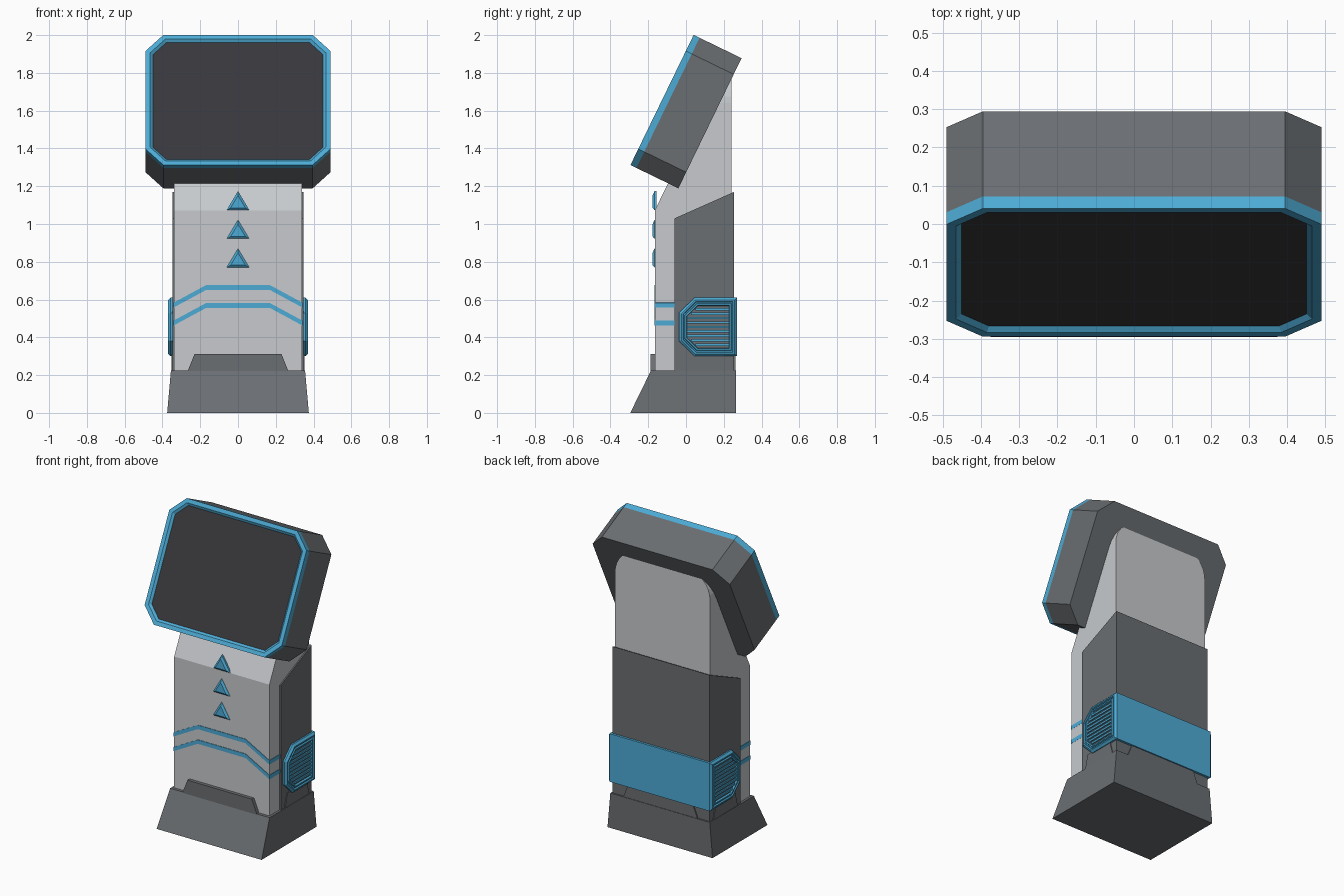
import bpy, bmesh, math
from mathutils import Vector

if "Cube" in bpy.data.objects:
    bpy.data.objects.remove(bpy.data.objects["Cube"])


def material(name, rgb):
    m = bpy.data.materials.new(name)
    m.diffuse_color = (*rgb, 1)
    m.use_nodes = True
    m.node_tree.nodes["Principled BSDF"].inputs["Base Color"].default_value = m.diffuse_color
    return m


LIGHT = material("light grey", (0.57, 0.59, 0.61))
DARK = material("dark grey", (0.145, 0.157, 0.168))
BLUE = material("sky blue", (0.075, 0.41, 0.67))
SCREEN = material("screen black", (0.04, 0.04, 0.046))

# Head frame: tilted back, centred on the head
HEAD_MID = Vector((0, 0, 1.595))
HEAD_UP = Vector((0, 0.437, 0.9)).normalized()
HEAD_OUT = Vector((0, -0.9, 0.437)).normalized()


def along_x(u, v, w):
    return Vector((w, u, v))


def along_y(u, v, w):
    return Vector((u, w, v))


def on_head(u, v, w):
    return HEAD_MID + Vector((u, 0, 0)) + HEAD_UP * v + HEAD_OUT * w


def prism(name, pts, a, b, frame, mats, edit=None):
    """Extrude a 2D outline from depth a to b; edit(bm, start_cap, end_cap) refines it."""
    bm = bmesh.new()
    lo = [bm.verts.new(frame(u, v, a)) for u, v in pts]
    hi = [bm.verts.new(frame(u, v, b)) for u, v in pts]
    cap_a, cap_b = bm.faces.new(lo), bm.faces.new(hi)
    n = len(pts)
    for i in range(n):
        j = (i + 1) % n
        bm.faces.new((lo[i], lo[j], hi[j], hi[i]))
    bmesh.ops.recalc_face_normals(bm, faces=bm.faces[:])
    if edit:
        edit(bm, cap_a, cap_b)
    me = bpy.data.meshes.new(name)
    bm.to_mesh(me)
    bm.free()
    for m in mats:
        me.materials.append(m)
    ob = bpy.data.objects.new(name, me)
    bpy.context.collection.objects.link(ob)
    return ob


def inset(bm, faces, steps):
    for thickness, depth in steps:
        bmesh.ops.inset_individual(bm, faces=faces, thickness=thickness,
                                   depth=depth, use_even_offset=True)


def octagon(w, h, c):
    return [(-w, -h + c), (-w + c, -h), (w - c, -h), (w, -h + c),
            (w, h - c), (w - c, h), (-w + c, h), (-w, h - c)]


# Head housing, blue bezel and recessed screen
outline = octagon(0.49, 0.383, 0.095)
prism("head_housing", outline, -0.141, 0.106, on_head, [DARK])


def bezel_edit(bm, cap_a, cap_b):
    inset(bm, [cap_b], [(0.025, 0), (0.014, -0.012)])
    cap_b.material_index = 1


prism("screen_bezel", outline, 0.106, 0.141, on_head, [BLUE, SCREEN], bezel_edit)


# Column with rounded top corners, sliced off inside the head
def column_edit(bm, cap_a, cap_b):
    cut = bmesh.ops.bisect_plane(bm, geom=bm.verts[:] + bm.edges[:] + bm.faces[:],
                                 plane_co=HEAD_MID - HEAD_OUT * 0.08,
                                 plane_no=HEAD_OUT, clear_outer=False)
    edges = [e for e in cut["geom_cut"] if isinstance(e, bmesh.types.BMEdge)]
    doomed = [v for v in bm.verts
              if (v.co - HEAD_MID).dot(HEAD_OUT) > -0.079 and v.co.z > 1.4]
    bmesh.ops.delete(bm, geom=doomed, context='VERTS')
    bmesh.ops.holes_fill(bm, edges=[e for e in bm.edges if e.is_boundary], sides=0)
    bmesh.ops.recalc_face_normals(bm, faces=bm.faces[:])


arc = [(0.24 + 0.10 * math.cos(t), 1.64 + 0.14 * math.sin(t))
       for t in [math.pi / 2 * i / 6 for i in range(7)]]
column_outline = [(-0.34, 0.1), (0.34, 0.1)] + arc + [(-x, z) for x, z in reversed(arc)]
prism("column", column_outline, -0.165, 0.24, along_y, [LIGHT], column_edit)

# Dark shell round the back and sides
prism("back_shell", [(-0.06, 0.1), (0.255, 0.1), (0.255, 1.17), (-0.06, 1.03)],
      -0.348, 0.348, along_x, [DARK])


# Flared base
def base_edit(bm, cap_a, cap_b):
    for v in bm.verts:
        if v.co.z > 0.1:
            v.co.x *= 0.355 / 0.375


prism("base", [(-0.295, 0), (0.265, 0), (0.265, 0.225), (-0.185, 0.225)],
      -0.375, 0.375, along_x, [DARK], base_edit)

# Raised tabs on the base: front, back and both sides
tab = [(-0.265, 0.2), (0.265, 0.2), (0.265, 0.225), (0.23, 0.312), (-0.23, 0.312), (-0.265, 0.225)]
prism("front_tab", tab, -0.187, -0.15, along_y, [DARK])
prism("back_tab", tab, 0.24, 0.262, along_y, [DARK])
prism("side_tabs", [(-0.03, 0.2), (0.23, 0.2), (0.2, 0.312), (0.0, 0.312)],
      -0.353, 0.353, along_x, [DARK])


# Blue band round the back, ending in grooved vents on the sides
def band_edit(bm, cap_a, cap_b):
    inset(bm, [cap_a, cap_b], [(0.012, 0.012), (0.008, 0), (0.003, -0.008), (0.006, 0),
                               (0.003, 0.008), (0.008, 0), (0.003, -0.011)])
    cap_a.material_index = cap_b.material_index = 1


prism("vent_band", [(0.27, 0.30), (0.27, 0.61), (0.045, 0.61), (-0.037, 0.53),
                    (-0.037, 0.38), (0.045, 0.30)],
      -0.358, 0.358, along_x, [BLUE, DARK], band_edit)

# Vent louvers
for side, label in ((-1, "left"), (1, "right")):
    for i in range(9):
        dz = (i - 4) * 0.0235
        y0 = 0.006 + max(0, abs(dz) + 0.006 - 0.057)
        z = 0.455 + dz
        prism(f"{label}_louver_{i + 1}",
              [(y0, z - 0.006), (0.227, z - 0.006), (0.227, z + 0.006), (y0, z + 0.006)],
              side * 0.357, side * 0.367, along_x, [BLUE])

# Two bent stripes wrapping the front and sides of the column
for i, z in enumerate((0.57, 0.475)):
    path = [(-0.342, z), (-0.17, z + 0.093), (0.17, z + 0.093), (0.342, z)]
    prism(f"stripe_{i + 1}", [(x, h - 0.013) for x, h in path]
          + [(x, h + 0.013) for x, h in reversed(path)], -0.168, -0.05, along_y, [BLUE])


# Three bevelled arrow markers
def arrow_edit(bm, cap_a, cap_b):
    inset(bm, [cap_a], [(0.012, 0.01)])


for i in range(3):
    z = 0.77 + 0.152 * i
    prism(f"arrow_{i + 1}", [(-0.06, z), (0.06, z), (0, z + 0.1)],
          -0.167, -0.155, along_y, [BLUE], arrow_edit)
